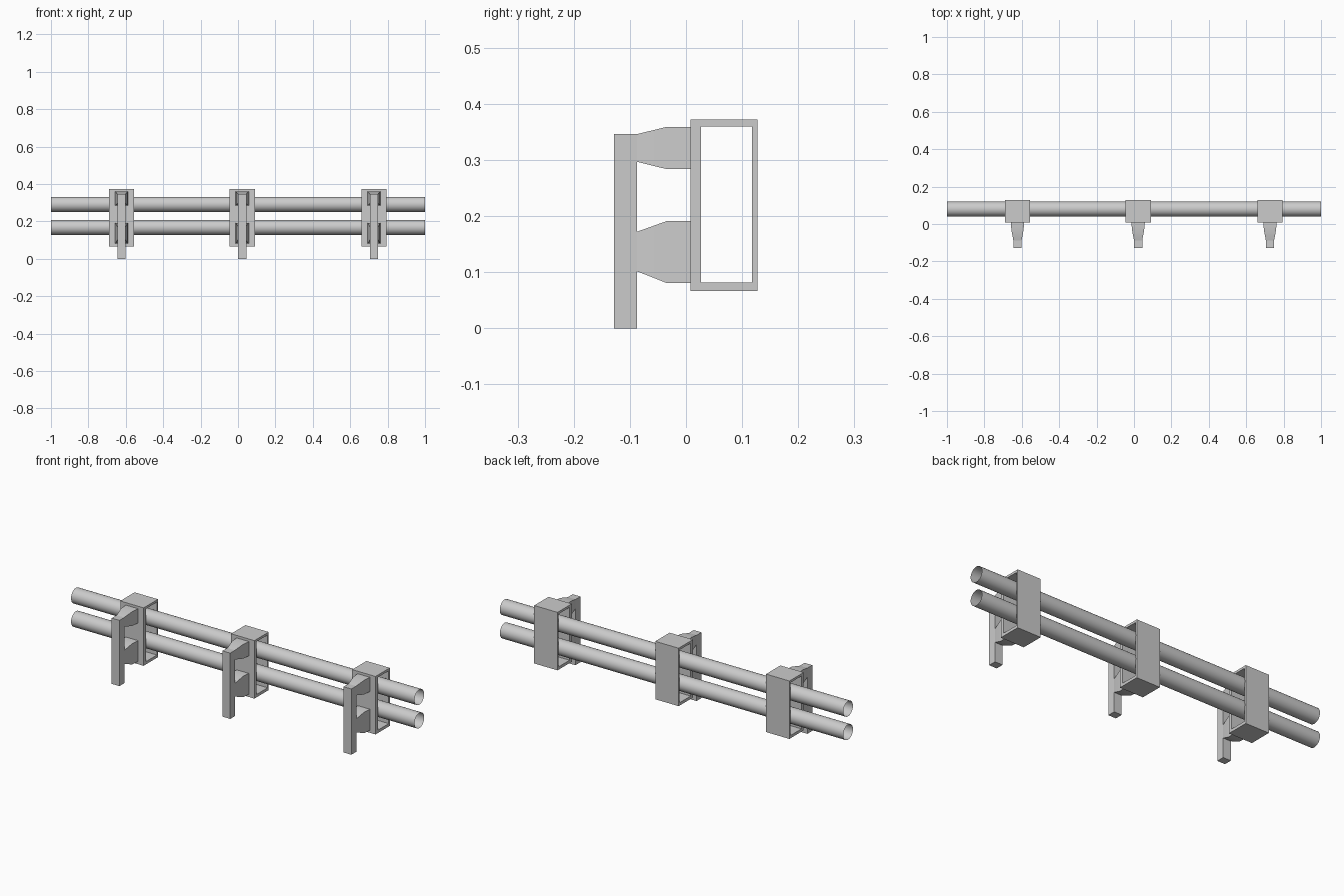
import bpy
import bmesh
import math

if "Cube" in bpy.data.objects:
    bpy.data.objects.remove(bpy.data.objects["Cube"], do_unlink=True)

grey = bpy.data.materials.new("light grey metal")
grey.use_nodes = True
colour = (0.6, 0.6, 0.6, 1)
grey.diffuse_color = colour
grey.node_tree.nodes["Principled BSDF"].inputs["Base Color"].default_value = colour


def finish(name, bm, smooth=False):
    bmesh.ops.recalc_face_normals(bm, faces=bm.faces)
    mesh = bpy.data.meshes.new(name)
    bm.to_mesh(mesh)
    bm.free()
    mesh.materials.append(grey)
    obj = bpy.data.objects.new(name, mesh)
    bpy.context.collection.objects.link(obj)
    if smooth:
        bpy.ops.object.select_all(action="DESELECT")
        obj.select_set(True)
        bpy.context.view_layer.objects.active = obj
        bpy.ops.object.shade_smooth_by_angle(angle=math.radians(30))
    return obj


def loft(name, rings, closed=False, capped=True, smooth=False):
    """Bridge successive rings of points with quads."""
    bm = bmesh.new()
    loops = [[bm.verts.new(p) for p in ring] for ring in rings]
    pairs = list(zip(loops, loops[1:]))
    if closed:
        pairs.append((loops[-1], loops[0]))
    for a, b in pairs:
        for i in range(len(a)):
            j = (i + 1) % len(a)
            bm.faces.new((a[i], a[j], b[j], b[i]))
    if capped and not closed:
        bm.faces.new(loops[0])
        bm.faces.new(loops[-1])
    return finish(name, bm, smooth)


def section(x, y, width, z0, z1):
    """Rectangle across the x-z plane at depth y."""
    h = width / 2
    return [(x - h, y, z0), (x + h, y, z0), (x + h, y, z1), (x - h, y, z1)]


def frame_ring(x, y0, y1, z0, z1):
    return [(x, y0, z0), (x, y1, z0), (x, y1, z1), (x, y0, z1)]


# Two open-ended rails
for name, z in (("upper_rail", 0.291), ("lower_rail", 0.168)):
    rings = []
    for x in (-1, 1):
        angles = [math.tau * i / 32 for i in range(32)]
        rings.append([(x, 0.08 + 0.04 * math.cos(a), z + 0.04 * math.sin(a)) for a in angles])
    loft(name, rings, capped=False, smooth=True)

# Three supports: rectangular frame, post and two tapered arms
for side, x in (("right", -0.623), ("middle", 0.022), ("left", 0.727)):
    outer = (0.008, 0.127, 0.067, 0.372)
    inner = (0.027, 0.118, 0.082, 0.36)
    xa, xb = x - 0.068, x + 0.068
    loft(side + "_frame",
         [frame_ring(xa, *outer), frame_ring(xb, *outer),
          frame_ring(xb, *inner), frame_ring(xa, *inner)], closed=True)

    loft(side + "_post",
         [section(x, -0.128, 0.045, 0, 0.346), section(x, -0.087, 0.045, 0, 0.346)])

    arms = (("upper", 0.297, 0.346, 0.284, 0.359),
            ("lower", 0.102, 0.172, 0.081, 0.191))
    for level, tip0, tip1, base0, base1 in arms:
        loft(f"{side}_{level}_arm",
             [section(x, -0.088, 0.044, tip0, tip1),
              section(x, -0.035, 0.064, base0, base1),
              section(x, 0.009, 0.072, base0, base1)], smooth=True)
